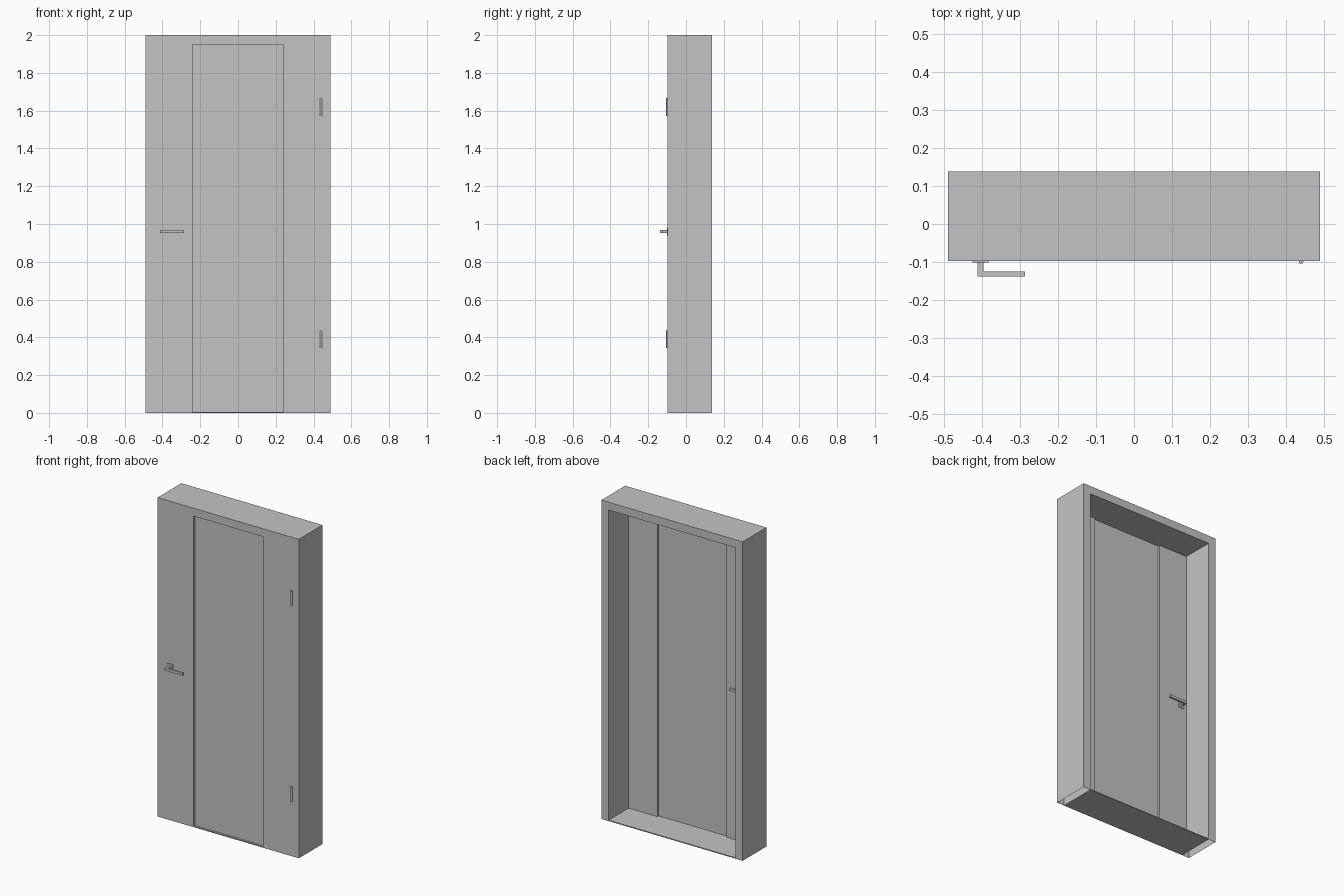
import bpy
import bmesh
from mathutils import Vector

cube = bpy.data.objects.get("Cube")
if cube:
    bpy.data.objects.remove(cube, do_unlink=True)

# One plain colour
grey = bpy.data.materials.new("plain grey")
grey.use_nodes = True
grey.diffuse_color = (0.55, 0.55, 0.55, 1)
grey.node_tree.nodes["Principled BSDF"].inputs["Base Color"].default_value = grey.diffuse_color

# Main dimensions
HALF_W, HEIGHT = 0.49, 2.0
FRONT, BACK = -0.097, 0.138
OPEN_W, OPEN_TOP, SILL = 0.44, 1.95, 0.006
LEAF_BACK = -0.06
PANEL_W, RECESS = 0.24, 0.012


def add_object(name, bm):
    bmesh.ops.recalc_face_normals(bm, faces=bm.faces)
    mesh = bpy.data.meshes.new(name)
    bm.to_mesh(mesh)
    bm.free()
    mesh.materials.append(grey)
    obj = bpy.data.objects.new(name, mesh)
    bpy.context.collection.objects.link(obj)
    return obj


def box(name, low, high):
    low, high = Vector(low), Vector(high)
    bm = bmesh.new()
    bmesh.ops.create_cube(bm, size=1)
    bmesh.ops.scale(bm, vec=high - low, verts=bm.verts)
    bmesh.ops.translate(bm, vec=(low + high) / 2, verts=bm.verts)
    return add_object(name, bm)


def prism(name, outline, y0, y1, open_bottom=False):
    """Extrude an x-z outline along y."""
    bm = bmesh.new()
    face = bm.faces.new([bm.verts.new((x, y0, z)) for x, z in outline])
    new = bmesh.ops.extrude_face_region(bm, geom=[face], use_keep_orig=True)["geom"]
    bmesh.ops.translate(bm, vec=(0, y1 - y0, 0),
                        verts=[v for v in new if isinstance(v, bmesh.types.BMVert)])
    if open_bottom:
        ends = [f for f in bm.faces if all(v.co.z < 0.001 for v in f.verts)]
        bmesh.ops.delete(bm, geom=ends, context='FACES_ONLY')
    return add_object(name, bm)


# Hollow-footed surround: two posts and a header
prism("door_frame",
      [(-HALF_W, 0), (-HALF_W, HEIGHT), (HALF_W, HEIGHT), (HALF_W, 0),
       (OPEN_W, 0), (OPEN_W, OPEN_TOP), (-OPEN_W, OPEN_TOP), (-OPEN_W, 0)],
      FRONT, BACK, open_bottom=True)

# Thin threshold between the posts
box("threshold", (-OPEN_W, FRONT, 0), (OPEN_W, BACK, SILL))

# Door leaf: two stiles and a recessed centre panel
for side, x0, x1 in (("right", -OPEN_W, -PANEL_W), ("left", PANEL_W, OPEN_W)):
    box(side + "_door_stile", (x0, FRONT, SILL), (x1, LEAF_BACK, OPEN_TOP))
box("centre_panel", (-PANEL_W, FRONT + RECESS, SILL),
    (PANEL_W, LEAF_BACK - RECESS, OPEN_TOP))

# Lever handle on each face of the door
for side, y, out in (("front", FRONT, -1), ("back", LEAF_BACK, 1)):
    def part(name, x0, x1, near, far, half_h):
        a, b = sorted((y + out * near, y + out * far))
        box(side + name, (x0, a, 0.96 - half_h), (x1, b, 0.96 + half_h))
    part("_handle_plate", -0.425, -0.383, 0, 0.004, 0.021)
    part("_handle_neck", -0.412, -0.396, 0.004, 0.028, 0.008)
    part("_handle_lever", -0.412, -0.287, 0.028, 0.041, 0.008)

# Hinge barrels
for name, z in (("lower_hinge", 0.39), ("upper_hinge", 1.62)):
    bm = bmesh.new()
    bmesh.ops.create_cone(bm, cap_ends=True, segments=16, radius1=0.006,
                          radius2=0.006, depth=0.094)
    bmesh.ops.translate(bm, vec=(0.44, FRONT - 0.002, z), verts=bm.verts)
    hinge = add_object(name, bm)
    bpy.ops.object.select_all(action='DESELECT')
    hinge.select_set(True)
    bpy.context.view_layer.objects.active = hinge
    bpy.ops.object.shade_smooth_by_angle()
